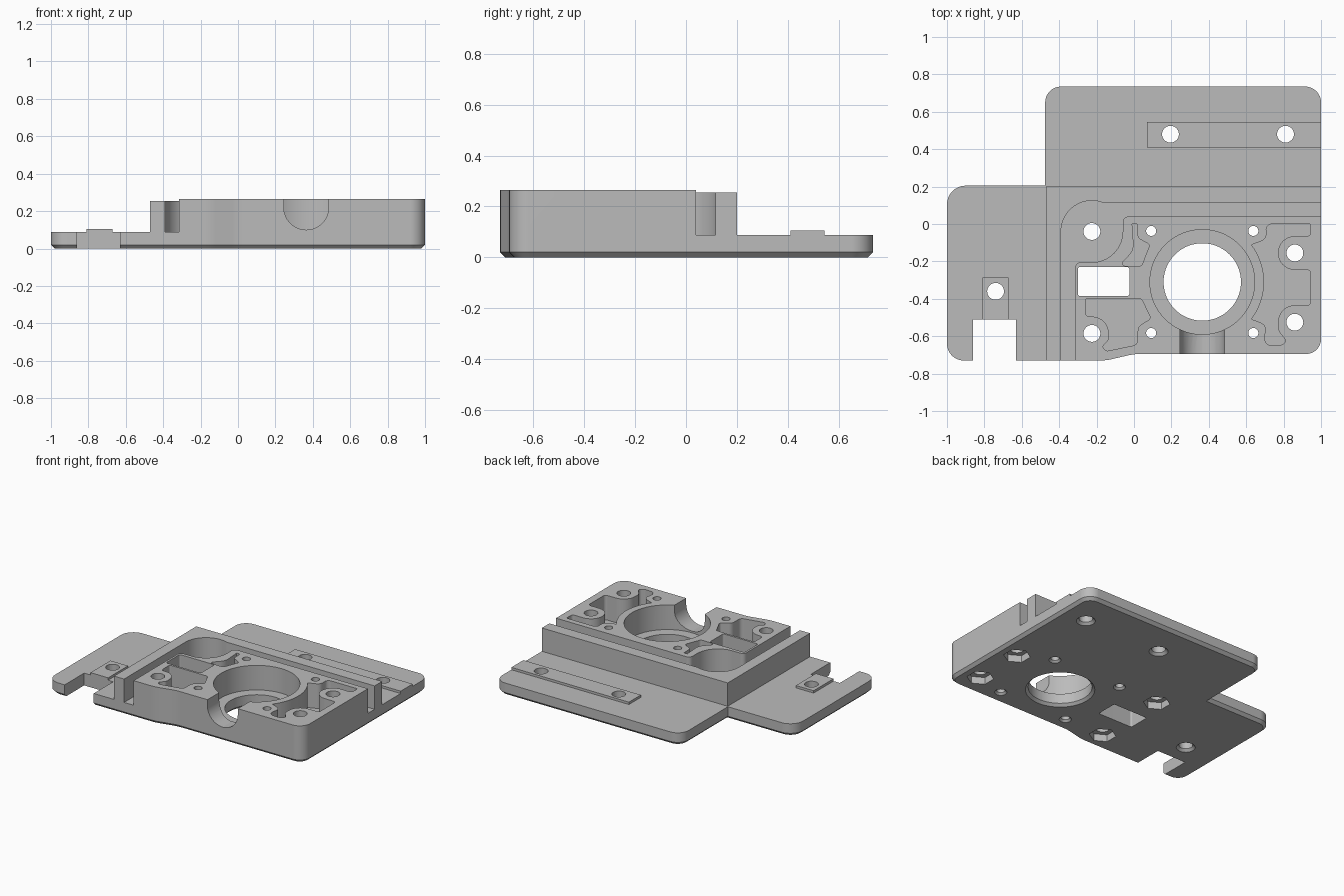
import bpy, bmesh, math
from mathutils import Vector, Matrix

cube = bpy.data.objects.get("Cube")
if cube:
    bpy.data.objects.remove(cube, do_unlink=True)

grey = bpy.data.materials.new("plain grey")
grey.use_nodes = True
colour = (0.5, 0.5, 0.5, 1)
grey.diffuse_color = colour
for node in grey.node_tree.nodes:
    if node.type == 'BSDF_PRINCIPLED':
        node.inputs["Base Color"].default_value = colour

TOP = 0.088                      # plate thickness, also the pocket floor
BORE = (0.365, -0.31)
POST = (-0.225, -0.04)           # centre of the round cable pocket


def arc(centre, r, a0, a1, n=16):
    angles = [math.radians(a0 + (a1 - a0) * i / n) for i in range(n + 1)]
    return [(centre[0] + r * math.cos(a), centre[1] + r * math.sin(a)) for a in angles]


def rounded(corners, steps=8):
    """Outline from (x, y[, radius]) corners, each rounded by its radius."""
    out = []
    for i, c in enumerate(corners):
        p = Vector(c[:2])
        r = c[2] if len(c) > 2 else 0
        if not r:
            out.append(p)
            continue
        a = (Vector(corners[i - 1][:2]) - p).normalized()
        b = (Vector(corners[(i + 1) % len(corners)][:2]) - p).normalized()
        half = a.angle(b) / 2
        mid = p + (a + b).normalized() * r / math.sin(half)
        start = p + a * r / math.tan(half) - mid
        end = p + b * r / math.tan(half) - mid
        turn = start.angle_signed(end)
        for k in range(steps + 1):
            out.append(mid + Matrix.Rotation(-turn * k / steps, 2) @ start)
    return out


def add_object(name, bm):
    bmesh.ops.recalc_face_normals(bm, faces=bm.faces[:])
    mesh = bpy.data.meshes.new(name)
    bm.to_mesh(mesh)
    bm.free()
    mesh.materials.append(grey)
    obj = bpy.data.objects.new(name, mesh)
    bpy.context.collection.objects.link(obj)
    return obj


def prism(name, corners, z0, z1, chamfer=0):
    bm = bmesh.new()
    face = bm.faces.new([bm.verts.new((p[0], p[1], z0)) for p in rounded(corners)])
    face.normal_update()
    if face.normal.z > 0:
        face.normal_flip()
    top = bmesh.ops.extrude_face_region(bm, geom=[face], use_keep_orig=True)["geom"]
    for v in top:
        if isinstance(v, bmesh.types.BMVert):
            v.co.z = z1
    bmesh.ops.recalc_face_normals(bm, faces=bm.faces[:])
    if chamfer:
        bottom = min(bm.faces, key=lambda f: f.calc_center_median().z)
        bmesh.ops.inset_region(bm, faces=[bottom], thickness=chamfer, use_even_offset=True)
        low = min(bm.faces, key=lambda f: (f.calc_center_median().z, -len(f.verts)))
        for v in low.verts:
            v.co.z = z0 - chamfer
    return add_object(name, bm)


def box(name, x0, x1, y0, y1, z0, z1, r=0):
    return prism(name, [(x0, y0, r), (x1, y0, r), (x1, y1, r), (x0, y1, r)], z0, z1)


def cone(name, centre, r0, r1, z0, z1, sides=40):
    bm = bmesh.new()
    bmesh.ops.create_cone(bm, cap_ends=True, segments=sides, radius1=r0, radius2=r1,
                          depth=z1 - z0,
                          matrix=Matrix.Translation((*centre, (z0 + z1) / 2)))
    return add_object(name, bm)


def combine(target, other, operation):
    mod = target.modifiers.new(operation, 'BOOLEAN')
    mod.operation = operation
    mod.solver = 'EXACT'
    mod.object = other
    bpy.context.view_layer.objects.active = target
    bpy.ops.object.modifier_apply(modifier=mod.name)
    bpy.data.objects.remove(other, do_unlink=True)


def cut(target, cutter):
    combine(target, cutter, 'DIFFERENCE')


# Base plate with chamfered underside and a front notch
front_edge = [(-0.15, -0.73, 0.3), (0, -0.695, 0.3), (1, -0.695, 0.08)]
plate = prism("mounting_plate", [(-1, -0.73, 0.09)] + front_edge + [
    (1, 0.735, 0.085), (-0.475, 0.735, 0.085), (-0.475, 0.205), (-1, 0.205, 0.1)],
    0.02, TOP, chamfer=0.02)
cut(plate, box("notch", -0.86, -0.63, -0.9, -0.51, -0.1, 0.3))

# Outer wall, beyond the cable groove
wall = prism("outer_wall", [(-0.47, -0.73), (-0.39, -0.73)] + arc(POST, 0.165, 180, 70)
             + [(1, 0.115), (1, 0.2), (-0.47, 0.2)], TOP, 0.255)

# Raised body, inside the cable groove
body = prism("raised_body", [(-0.315, -0.73)] + front_edge + [(1, 0.04), (-0.06, 0.04, 0.03)]
             + arc(POST, 0.165, 0, -90) + [(-0.315, -0.205, 0.03)], TOP, 0.264)

# Pockets that leave bosses around the screws
pockets = [
    [(0.705, 0, 0.03), (0.945, 0, 0.01), (0.945, -0.065, 0.02), (0.77, -0.065, 0.089),
     (0.77, -0.245, 0.089), (0.945, -0.245, 0.02), (0.945, -0.435, 0.02),
     (0.77, -0.435, 0.089), (0.77, -0.57, 0.06), (0.82, -0.63, 0.02), (0.78, -0.65, 0.02),
     (0.69, -0.65, 0.04), (0.71, -0.54, 0.04)] + arc(BORE, 0.33, -37, 37)
    + [(0.71, -0.08, 0.04)],
    [(-0.01, 0), (0.015, 0), (0.02, -0.075, 0.03), (0.085, -0.11, 0.015),
     (0.04, -0.225, 0.02), (-0.08, -0.225, 0.015), (0, -0.14, 0.08)],
    [(-0.26, -0.4, 0.01), (0.04, -0.4, 0.02), (0.09, -0.505, 0.015), (0.02, -0.55, 0.04),
     (0.02, -0.645, 0.03), (-0.15, -0.68, 0.02), (-0.17, -0.655, 0.015),
     (-0.135, -0.62, 0.03), (-0.135, -0.495, 0.089), (-0.26, -0.495, 0.02)],
]
for outline in pockets:
    cut(body, prism("pocket", outline, 0, 0.4))
cut(body, cone("bore_seat", BORE, 0.28, 0.28, 0, 0.4, 72))

# Round-bottomed slot from the front into the bore
slot = prism("slot", [(0.245, 0.4), (0.485, 0.4), (0.485, 0.1, 0.119), (0.245, 0.1, 0.119)],
             0.4, 0.8)
slot.data.transform(Matrix.Rotation(math.radians(90), 4, 'X'))
cut(body, slot)

# Join the parts, with the rear rail and the small side pad
rail = box("rear_rail", 0.07, 1, 0.41, 0.545, TOP, 0.105)
pad = box("side_pad", -0.81, -0.67, -0.51, -0.285, TOP, 0.105)
for part in (wall, body, rail, pad):
    combine(plate, part, 'UNION')

# Main bore and rectangular window
cut(plate, cone("bore", BORE, 0.207, 0.207, -0.1, 0.4, 72))
cut(plate, cone("bore_chamfer", BORE, 0.24, 0.2, -0.015, 0.025, 72))
cut(plate, box("window", -0.3, -0.025, -0.385, -0.23, -0.1, 0.4, 0.012))


def screw_hole(centre, r, rim):
    cut(plate, cone("hole", centre, r, r, -0.1, 0.4, 32))
    if rim:
        cut(plate, cone("hole_rim", centre, rim + 0.01, r - 0.005, -0.01, rim - r + 0.005, 32))


# Screw holes with hexagonal nut recesses underneath
for spot in ((-0.225, -0.04), (-0.225, -0.585), (0.86, -0.155), (0.86, -0.525)):
    screw_hole(spot, 0.045, 0)
    cut(plate, cone("nut_recess", spot, 0.088, 0.088, -0.1, 0.05, 6))

# Plain fixing holes in the rail and pad, then the four small ones around the bore
for spot in ((0.195, 0.48), (0.81, 0.48), (-0.74, -0.36)):
    screw_hole(spot, 0.045, 0.062)
for sx in (-1, 1):
    for sy in (-1, 1):
        screw_hole((BORE[0] + sx * 0.273, BORE[1] + sy * 0.273), 0.027, 0.04)

# Smooth the curved walls, keep edges sharp
bpy.ops.object.select_all(action='DESELECT')
plate.select_set(True)
bpy.context.view_layer.objects.active = plate
bpy.ops.object.shade_smooth_by_angle(angle=math.radians(25))
normals = plate.modifiers.new("even_shading", 'WEIGHTED_NORMAL')
normals.keep_sharp = True
